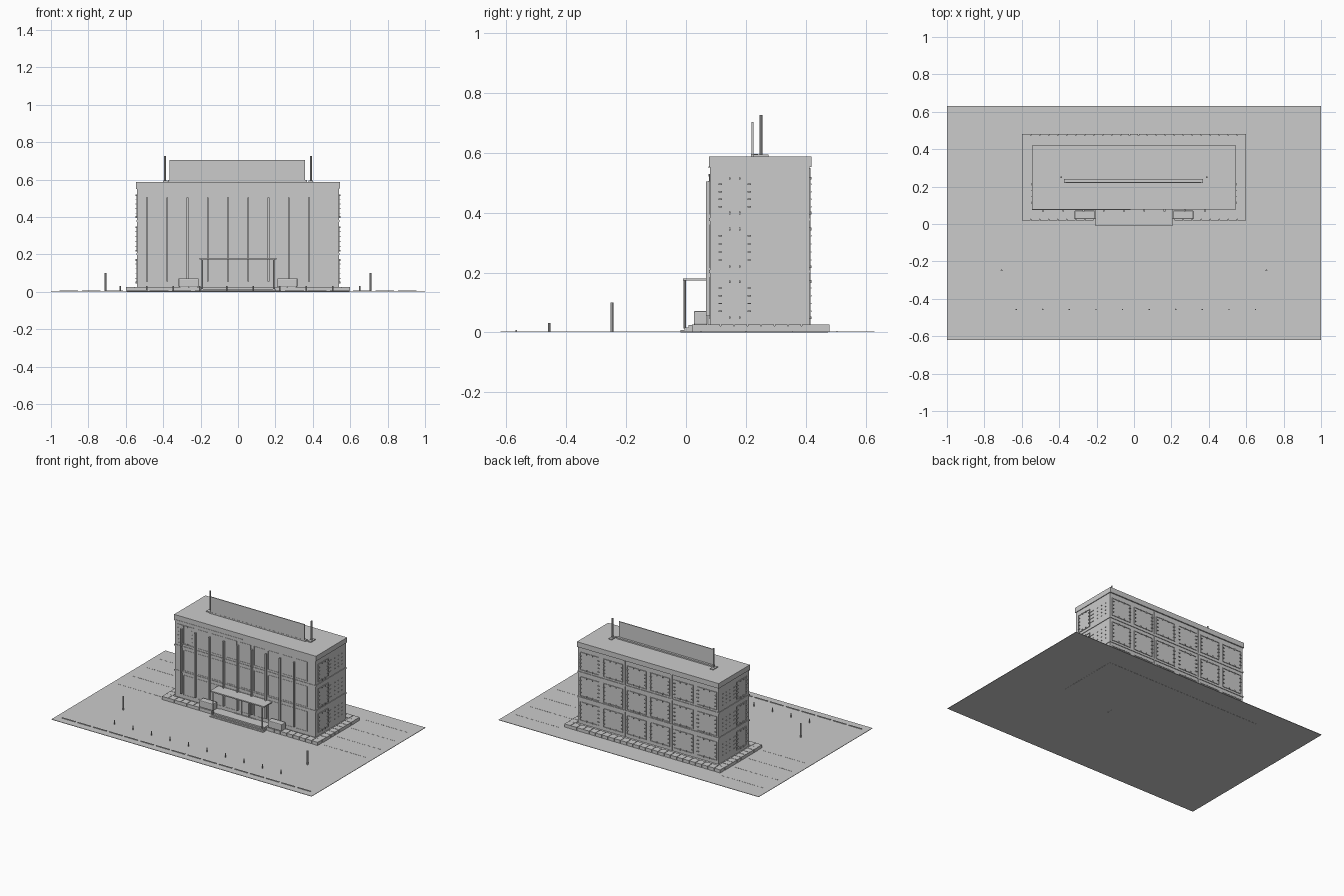
import bpy, bmesh
from mathutils import Matrix, Vector

cube = bpy.data.objects.get("Cube")
if cube:
    bpy.data.objects.remove(cube)

grey = bpy.data.materials.new("concrete grey")
grey.use_nodes = True
COLOUR = (0.6, 0.6, 0.6, 1)
grey.diffuse_color = COLOUR
grey.node_tree.nodes["Principled BSDF"].inputs["Base Color"].default_value = COLOUR


def finish(name, bm):
    mesh = bpy.data.meshes.new(name)
    bm.to_mesh(mesh)
    bm.free()
    mesh.materials.append(grey)
    obj = bpy.data.objects.new(name, mesh)
    bpy.context.collection.objects.link(obj)
    return obj


def boxes(name, spans):
    """Join boxes given as ((x0, x1), (y0, y1), (z0, z1))."""
    bm = bmesh.new()
    for span in spans:
        size = [abs(b - a) for a, b in span]
        mid = Vector([(a + b) / 2 for a, b in span])
        bmesh.ops.create_cube(bm, size=1, matrix=Matrix.Translation(mid) @ Matrix.Diagonal((*size, 1)))
    return finish(name, bm)


def posts(name, places, radius, z0, z1, sides=8):
    bm = bmesh.new()
    for x, y in places:
        bmesh.ops.create_cone(bm, cap_ends=True, segments=sides, radius1=radius, radius2=radius,
                              depth=z1 - z0, matrix=Matrix.Translation((x, y, (z0 + z1) / 2)))
    return finish(name, bm)


def steps(start, end, count):
    return [start + (end - start) * i / (count - 1) for i in range(count)]


def around(c, half):
    return (c - half, c + half)


def frame(u0, u1, z0, z1, t):
    """Four bars of a rectangular frame in wall coordinates."""
    return [((u0, u1), (z0, z0 + t)), ((u0, u1), (z1 - t, z1)),
            ((u0, u0 + t), (z0, z1)), ((u1 - t, u1), (z0, z1))]


def tabs(u0, u1, z0, z1):
    """Small clips along the inside of a frame."""
    out = []
    for k in (0.2, 0.4, 0.6, 0.8):
        z = z0 + (z1 - z0) * k
        out += [((u0, u0 + 0.012), around(z, 0.002)), ((u1 - 0.012, u1), around(z, 0.002))]
    for k in (0.35, 0.65):
        u = u0 + (u1 - u0) * k
        out += [(around(u, 0.002), (z0, z0 + 0.009)), (around(u, 0.002), (z1 - 0.009, z1))]
    return out


FRONT, BACK, SIDE = 0.08, 0.412, 0.54
FLOORS = [(0.045, 0.175), (0.215, 0.35), (0.395, 0.52)]

# Ground, kerb and parking lines
boxes("ground", [((-1, 1), (-0.62, 0.63), (0.001, 0.004))])
boxes("kerb_strip", [(around(x, 0.05), around(-0.567, 0.003), (0.003, 0.008))
                     for x in steps(-0.905, 0.905, 16)])
boxes("parking_lines", [(around(s * x, 0.014), around(y, 0.0015), (0.003, 0.005))
                        for s in (-1, 1) for y in (0.05, 0.2, 0.355, 0.505)
                        for x in steps(0.64, 0.94, 9)])

# Plinth with edge paving
boxes("plinth", [((-0.595, 0.595), (0.026, 0.474), (0, 0.022))])
paving = []
for x in steps(-0.576, 0.576, 25):
    paving.append((around(x, 0.0225), (0.43, 0.48), (0.002, 0.026)))
    if abs(x) > 0.2:
        paving.append((around(x, 0.0225), (0.02, 0.07), (0.002, 0.026)))
for s in (-1, 1):
    for y in steps(0.092, 0.408, 8):
        paving.append(((s * 0.55, s * 0.6), around(y, 0.021), (0.002, 0.026)))
boxes("plinth_paving", paving)

# Main block with floor ledges and roof slab
boxes("main_block", [((-SIDE, SIDE), (FRONT, BACK), (0.02, 0.57))])
boxes("floor_ledges", [((-SIDE - 0.004, SIDE + 0.004), (FRONT - 0.003, BACK + 0.004), around(z, 0.005))
                       for z in (0.203, 0.378)])
boxes("roof_slab", [((-0.545, 0.545), (0.077, 0.42), (0.553, 0.588))])
boxes("fascia_strip", [((-0.545, -0.02), (0.075, 0.078), (0.549, 0.555))])

# Front fins and windows
FINS = [-0.487 + 0.1083 * i for i in range(9)]
boxes("front_fins", [(around(x, 0.0045), (0.066, FRONT), (0.055, 0.505)) for x in FINS])
front_windows = []
for x in FINS:
    for z0, z1 in FLOORS:
        for u, z in frame(x + 0.012, min(x + 0.097, 0.532), z0, z1 + 0.01, 0.003):
            front_windows.append((u, (FRONT - 0.002, FRONT), z))
boxes("front_window_frames", front_windows)
for u, z in [((-0.52, -0.4), (0.40, 0.53))]:
    boxes("front_corner_frame", [(a, (FRONT - 0.003, FRONT), b) for a, b in frame(*u, *z, 0.003)]
          + [(a, (FRONT - 0.004, FRONT), b) for a, b in tabs(*u, *z)])

# Side windows, mirrored left and right
for s, label in ((1, "left"), (-1, "right")):
    parts = []
    for z0, z1 in FLOORS:
        parts += [((s * SIDE, s * (SIDE + 0.004)), u, z) for u, z in frame(0.108, 0.218, z0, z1, 0.003)]
        parts += [((s * SIDE, s * (SIDE + 0.008)), u, z) for u, z in tabs(0.108, 0.218, z0, z1)]
        for k in (0.2, 0.4, 0.6, 0.8):
            z = z0 + (z1 - z0) * k
            parts.append(((s * SIDE, s * (SIDE + 0.003)), (0.22, 0.25), around(z, 0.002)))
            for y in (0.29, 0.33, 0.37):
                parts.append(((s * SIDE, s * (SIDE + 0.004)), around(y, 0.003), around(z, 0.002)))
    boxes(label + "_side_windows", parts)

# Back windows
back = []
for x in steps(-0.45, 0.45, 6):
    for z0, z1 in FLOORS:
        box = (x - 0.075, x + 0.075, z0, z1)
        back += [(u, (BACK, BACK + 0.004), z) for u, z in frame(*box, 0.003)]
        back += [(u, (BACK, BACK + 0.008), z) for u, z in tabs(*box)]
boxes("back_windows", back)
boxes("back_pilasters", [(around(x, 0.004), (BACK, BACK + 0.004), (0.026, 0.55)) for x in (-0.18, 0.18)])

# Entrance steps, door, canopy and planters
boxes("entrance_steps", [((-0.205, 0.205), (-0.018, 0.03), (0, 0.008)),
                         ((-0.2, 0.2), (-0.005, 0.03), (0.004, 0.016)),
                         ((-0.195, 0.195), (0.008, 0.08), (0.01, 0.025))])
boxes("entrance_doors", [(u, (FRONT - 0.004, FRONT), z) for x in (-0.06, 0.0, 0.06)
                         for u, z in frame(x - 0.028, x + 0.028, 0.025, 0.15, 0.003)])
boxes("canopy", [((-0.207, 0.207), (-0.01, FRONT), (0.173, 0.181))])
posts("canopy_posts", [(s * 0.19, -0.004) for s in (-1, 1)], 0.004, 0.014, 0.175)
for s, label in ((1, "left"), (-1, "right")):
    planter = boxes(label + "_planter", [((s * 0.21, s * 0.318), (0.026, 0.072), (0.025, 0.072))])
    bevel = planter.modifiers.new("soft_edges", "BEVEL")
    bevel.width = 0.005
    bevel.segments = 2

# Roof board on two masts
boxes("roof_board", [((-0.365, 0.358), (0.219, 0.225), (0.595, 0.704))])
boxes("roof_board_feet", [((-0.375, 0.368), (0.218, 0.24), (0.588, 0.597))]
      + [(around(s * 0.39, 0.012), (0.225, 0.275), (0.588, 0.594)) for s in (-1, 1)])
posts("roof_masts", [(s * 0.39, 0.25) for s in (-1, 1)], 0.005, 0.588, 0.727)

# Forecourt lamp posts and bollards
posts("lamp_posts", [(s * 0.708, -0.248) for s in (-1, 1)], 0.005, 0.003, 0.1)
posts("bollards", [(x, -0.457) for x in steps(-0.63, 0.65, 10)], 0.004, 0.003, 0.032)
